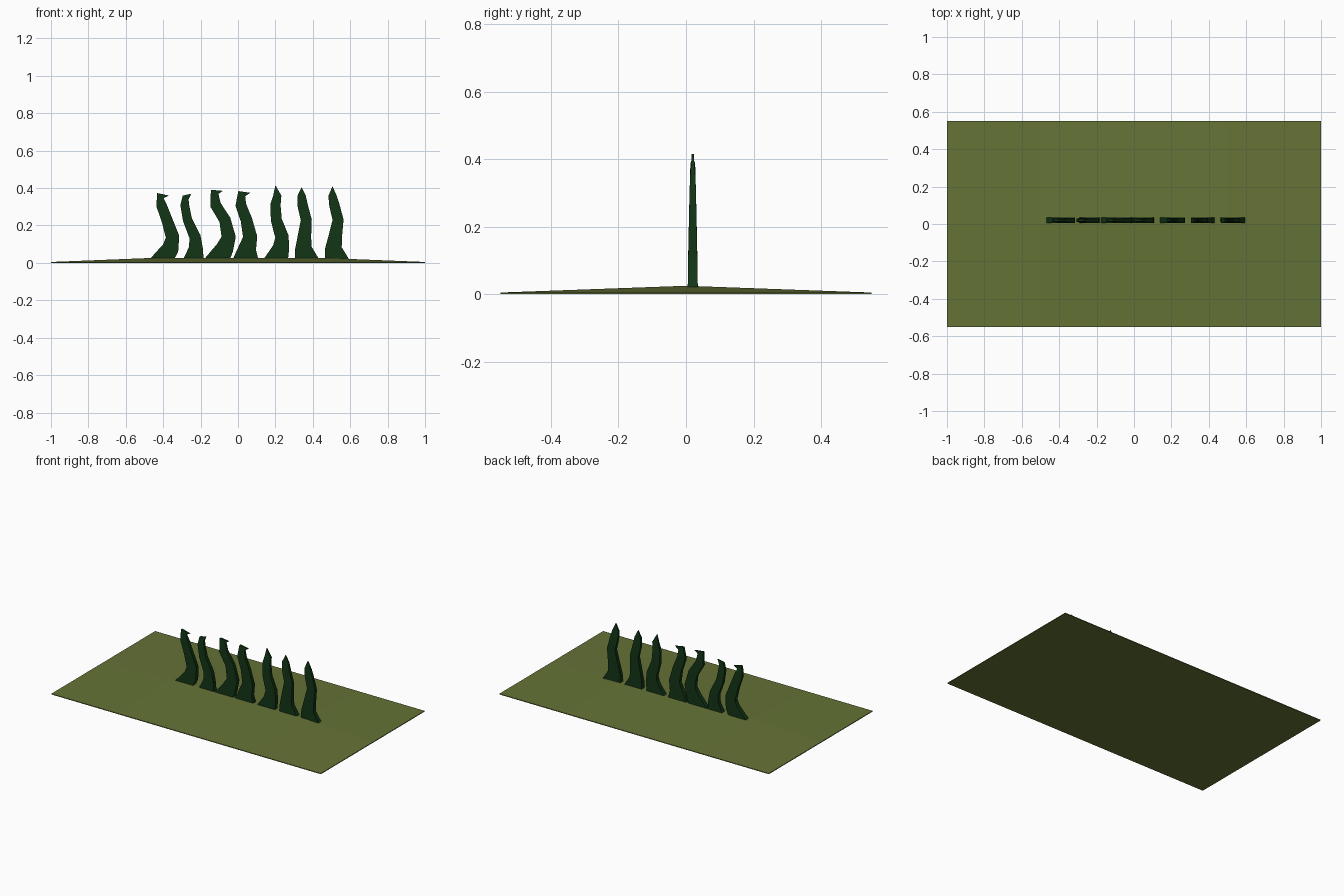
import bpy
from mathutils import Vector

if "Cube" in bpy.data.objects:
    bpy.data.objects.remove(bpy.data.objects["Cube"])


def material(name, color):
    m = bpy.data.materials.new(name)
    m.diffuse_color = (*color, 1)
    m.use_nodes = True
    m.node_tree.nodes["Principled BSDF"].inputs["Base Color"].default_value = m.diffuse_color
    return m


def add_mesh(name, verts, faces, mat):
    me = bpy.data.meshes.new(name)
    me.from_pydata(verts, [], faces)
    me.materials.append(mat)
    ob = bpy.data.objects.new(name, me)
    bpy.context.collection.objects.link(ob)
    return ob


soil = material("olive_ground", (0.13, 0.17, 0.037))
green = material("dark_green", (0.006, 0.035, 0.008))

# Ground: thin slab with a low ridge along the middle
xs = [-1, -0.5, 0, 0.5, 1]
ys = [-0.55, 0, 0.55]
nx, ny = len(xs), len(ys)
verts = [(x, y, 0.025 if abs(x) < 1 and y == 0 else 0.005) for y in ys for x in xs]
faces = [(j * nx + i, j * nx + i + 1, (j + 1) * nx + i + 1, (j + 1) * nx + i)
         for j in range(ny - 1) for i in range(nx - 1)]
rim = ([i for i in range(nx)] + [j * nx + nx - 1 for j in range(1, ny)]
       + [(ny - 1) * nx + i for i in range(nx - 2, -1, -1)]
       + [j * nx for j in range(ny - 2, 0, -1)])
base = len(verts)
verts += [(verts[i][0], verts[i][1], 0) for i in rim]
n = len(rim)
faces += [(base + k, base + (k + 1) % n, rim[(k + 1) % n], rim[k]) for k in range(n)]
faces.append(tuple(base + k for k in reversed(range(n))))
add_mesh("ground", verts, faces, soil)

# Blades: wavy four-sided strips, (centre x at each level, tip x and z, top ring z, width scale)
levels = [0.015, 0.08, 0.14, 0.23, 0.31]
half_w = [0.07, 0.047, 0.038, 0.031, 0.029, 0.023]
half_y = [0.015, 0.014, 0.013, 0.011, 0.009, 0.007]
blades = [
    ([-.41, -.36, -.35, -.38, -.41, -.415], (-.37, .36), .36, .95),
    ([-.24, -.225, -.23, -.27, -.285, -.28], (-.25, .37), .35, .8),
    ([-.115, -.07, -.05, -.07, -.12, -.125], (-.08, .385), .38, 1.0),
    ([.04, .05, .065, .045, .015, .02], (.065, .375), .37, 1.0),
    ([.20, .23, .235, .205, .20, .21], (.20, .415), .36, .95),
    ([.37, .35, .355, .365, .345, .34], (.34, .405), .36, .95),
    ([.53, .51, .52, .535, .515, .505], (.505, .41), .36, .95),
]
Y0 = 0.02
for number, (cx, tip, ring_z, scale) in enumerate(blades, 1):
    path = [Vector((x, z)) for x, z in zip(cx, levels + [ring_z])] + [Vector(tip)]
    verts, faces = [], []
    for k in range(6):
        # each ring lies across the path; the bottom ring sits level
        d = (path[k + 1] - path[k - 1]).normalized() if k else Vector((0, 1))
        side = Vector((d.y, -d.x)) * half_w[k] * scale
        for sx, sy in ((-1, -1), (1, -1), (1, 1), (-1, 1)):
            p = path[k] + side * sx
            verts.append((p.x, Y0 + sy * half_y[k], p.y))
        if k:
            a, b = 4 * k - 4, 4 * k
            faces += [(a + i, a + (i + 1) % 4, b + (i + 1) % 4, b + i) for i in range(4)]
    # pointed tip and closed foot
    verts += [(tip[0], Y0 - 0.003, tip[1]), (tip[0], Y0 + 0.003, tip[1])]
    faces += [(20, 21, 24), (21, 22, 25, 24), (22, 23, 25), (23, 20, 24, 25), (3, 2, 1, 0)]
    ob = add_mesh(f"weed_blade_{number}", verts, faces, green)
    bpy.ops.object.select_all(action='DESELECT')
    ob.select_set(True)
    bpy.context.view_layer.objects.active = ob
    bpy.ops.object.shade_smooth_by_angle(angle=0.8)
